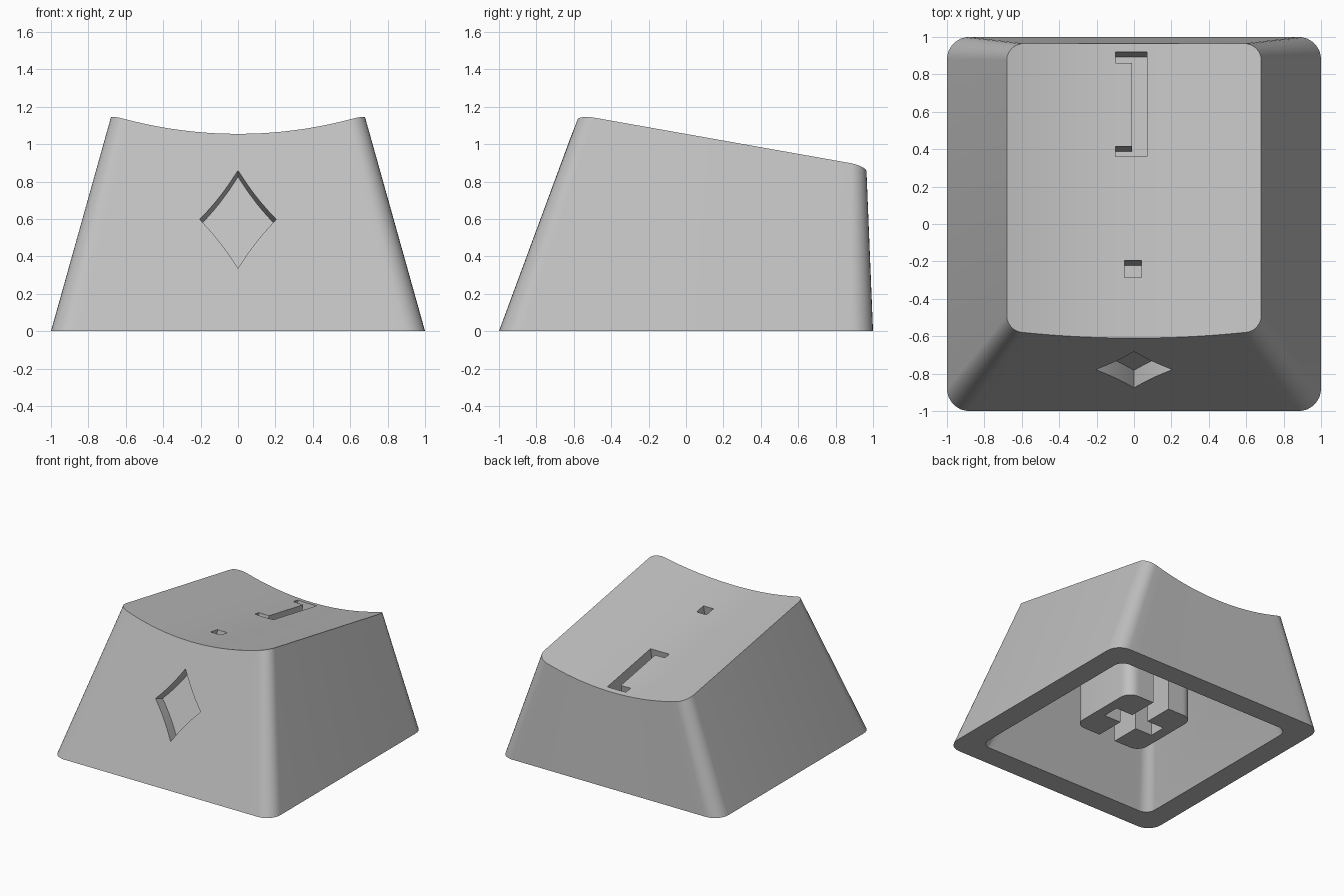
import bpy, bmesh, math
from mathutils import Vector

if "Cube" in bpy.data.objects:
    bpy.data.objects.remove(bpy.data.objects["Cube"])

grey = bpy.data.materials.new("light_grey")
grey.diffuse_color = (0.53, 0.53, 0.53, 1)
grey.use_nodes = True
grey.node_tree.nodes["Principled BSDF"].inputs["Base Color"].default_value = grey.diffuse_color
SLOPE, R = 0.1775, 2.2                     # tilt and dish radius of the top


def plane_z(y):
    return 1.055 - SLOPE * (y + 0.61)


def dish_z(x, y):
    return plane_z(y) + R - math.sqrt(R * R - x * x)


def ring(hx, y0, y1, r, zfun, bow=0.0, seg=8, mid=20):
    """Rounded rectangle: front points left to right, then back right to left."""
    def edge(yc, s):
        pts = []
        for i in range(seg + 1):
            a = math.pi / 2 * i / seg
            pts.append((-hx + r - r * math.cos(a), yc + s * r * (1 - math.sin(a))))
        pts += [(-(hx - r) + 2 * (hx - r) * i / mid, yc) for i in range(1, mid)]
        return pts + [(-x, y) for x, y in reversed(pts[:seg + 1])]
    front = [(x, y - bow * max(0, 1 - (x / (hx - r)) ** 2)) for x, y in edge(y0, 1)]
    return [Vector((x, y, zfun(x, y))) for x, y in front + edge(y1, -1)[::-1]]


def loft(name, low, high, strips=True):
    """Solid between two loops; caps are front-to-back strips or single faces."""
    bm = bmesh.new()
    a = [bm.verts.new(p) for p in low]
    b = [bm.verts.new(p) for p in high]
    n = len(a)
    for i in range(n):
        j = (i + 1) % n
        bm.faces.new((a[i], a[j], b[j], b[i]))
    if strips:
        for i in range(n // 2 - 1):
            k = n - 1 - i
            bm.faces.new((b[i], b[i + 1], b[k - 1], b[k]))
            bm.faces.new((a[k], a[k - 1], a[i + 1], a[i]))
    else:
        bm.faces.new(b)
        bm.faces.new(a[::-1])
    bmesh.ops.recalc_face_normals(bm, faces=bm.faces)
    me = bpy.data.meshes.new(name)
    bm.to_mesh(me)
    bm.free()
    ob = bpy.data.objects.new(name, me)
    bpy.context.collection.objects.link(ob)
    me.materials.append(grey)
    return ob


def recess(name, pts, normal, depth):
    """Prism cutter sunk into a face along its normal."""
    n = Vector(normal).normalized()
    return loft(name, [p - n * depth for p in pts], [p + n * 0.1 for p in pts], False)


def box(name, hx, hy, z0, z1):
    c = [(-hx, -hy), (hx, -hy), (hx, hy), (-hx, hy)]
    return loft(name, [Vector((x, y, z0)) for x, y in c],
                [Vector((x, y, z1)) for x, y in c], False)


def finish(ob, cutters):
    bpy.context.view_layer.objects.active = ob
    for c in cutters:
        m = ob.modifiers.new("cut", 'BOOLEAN')
        m.operation, m.solver, m.object = 'DIFFERENCE', 'EXACT', c
        bpy.ops.object.modifier_apply(modifier=m.name)
        bpy.data.objects.remove(c)
    bpy.ops.object.select_all(action='DESELECT')
    ob.select_set(True)
    bpy.ops.object.shade_smooth_by_angle(angle=math.radians(30))


# Outer shell with tilted, dished top
shell = loft("cap_shell",
             ring(1, -1, 1, 0.12, lambda x, y: 0),
             ring(0.68, -0.58, 0.965, 0.09, dish_z, 0.03))

# Hollow underside
hollow = loft("hollow_cutter",
              ring(0.825, -0.825, 0.825, 0.08, lambda x, y: -0.02),
              ring(0.52, -0.43, 0.78, 0.07, lambda x, y: plane_z(y) - 0.22))

# Recessed groove and small square hole in the top
top_n = (0, SLOPE, 1)
groove_xy = [(-0.1, 0.36), (0.07, 0.36), (0.07, 0.92), (-0.1, 0.92),
             (-0.1, 0.86), (-0.01, 0.86), (-0.01, 0.415), (-0.1, 0.415)]
hole_xy = [(-0.05, -0.285), (0.04, -0.285), (0.04, -0.195), (-0.05, -0.195)]
top_cuts = [recess(n, [Vector((x, y, plane_z(y))) for x, y in pts], top_n, 0.15)
            for n, pts in (("groove_cutter", groove_xy), ("hole_cutter", hole_xy))]

# Diamond recess with slightly hollow edges in the front
lean = 0.42 / 1.14
corners = [(0, 0.262), (-0.205, 0), (0, -0.262), (0.205, 0)]
diamond = []
for i, (x0, z0) in enumerate(corners):
    x1, z1 = corners[(i + 1) % 4]
    for k in range(6):
        t = k / 6
        s = 1 - 0.24 * t * (1 - t)
        x, z = (x0 + (x1 - x0) * t) * s, 0.598 + (z0 + (z1 - z0) * t) * s
        diamond.append(Vector((x, -1 + lean * z, z)))
diamond_cut = recess("diamond_cutter", diamond, (0, -1, lean), 0.1)
finish(shell, [hollow, diamond_cut] + top_cuts)

# Mounting stem with cross slot, open front to back
stem = loft("stem", ring(0.315, -0.315, 0.315, 0.09, lambda x, y: 0.14),
            ring(0.315, -0.315, 0.315, 0.09, lambda x, y: 0.8))
finish(stem, [box("slot_long_cutter", 0.075, 0.5, 0, 0.6),
              box("slot_cross_cutter", 0.23, 0.07, 0, 0.6)])
